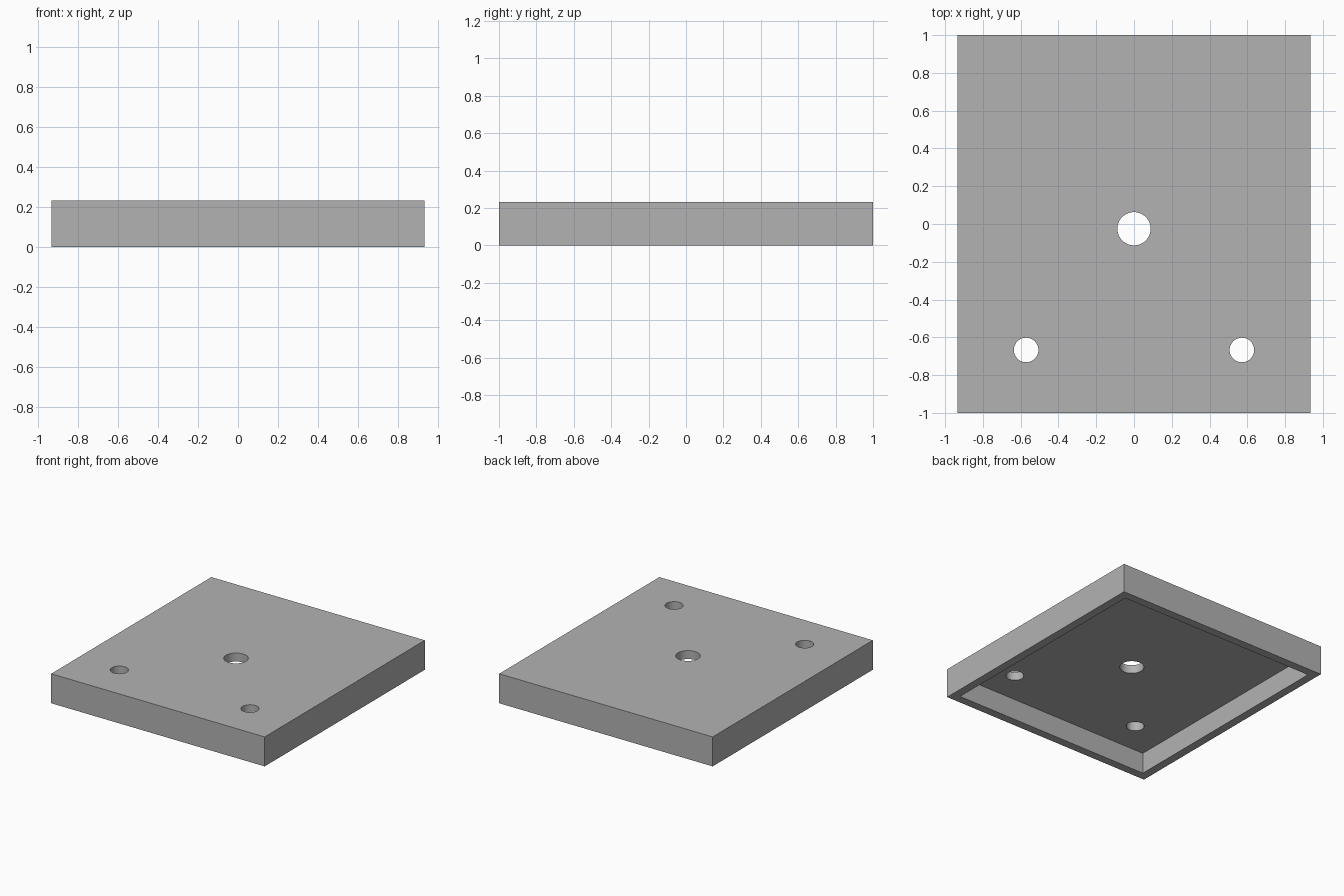
import bpy
import math

default_cube = bpy.data.objects.get("Cube")
if default_cube:
    bpy.data.objects.remove(default_cube, do_unlink=True)

WIDTH, LENGTH, HEIGHT, WALL = 1.867, 2.0, 0.233, 0.067


def box(name, size, center):
    bpy.ops.mesh.primitive_cube_add(size=1, location=center)
    obj = bpy.context.object
    obj.name = name
    obj.scale = size
    bpy.ops.object.transform_apply(location=True, rotation=False, scale=True)
    return obj


def cut(target, cutter):
    """Subtract the cutter from the target, then discard it."""
    cutter.hide_render = True
    mod = target.modifiers.new("cut", "BOOLEAN")
    mod.operation = "DIFFERENCE"
    mod.solver = "EXACT"
    mod.object = cutter
    bpy.ops.object.select_all(action="DESELECT")
    bpy.context.view_layer.objects.active = target
    target.select_set(True)
    bpy.ops.object.modifier_apply(modifier=mod.name)
    bpy.data.objects.remove(cutter, do_unlink=True)


def drill(target, x, y, radius):
    bpy.ops.mesh.primitive_cylinder_add(
        vertices=64, radius=radius, depth=1, location=(x, y, HEIGHT / 2))
    cut(target, bpy.context.object)


# Solid cover block
cover = box("cover_plate", (WIDTH, LENGTH, HEIGHT), (0, 0, HEIGHT / 2))

# Hollow underside, leaving a rim and a top plate of equal thickness
depth = HEIGHT - WALL
cut(cover, box("hollow_cutter",
               (WIDTH - 2 * WALL, LENGTH - 2 * WALL, 2 * depth), (0, 0, 0)))

# Central hole and two mirrored front holes
drill(cover, 0, -0.025, 0.088)
for side in (-1, 1):
    drill(cover, side * 0.571, -0.667, 0.065)

# Plain grey finish
grey = bpy.data.materials.new("plain_grey")
grey.use_nodes = True
color = (0.45, 0.45, 0.45, 1)
grey.diffuse_color = color
grey.node_tree.nodes["Principled BSDF"].inputs["Base Color"].default_value = color
cover.data.materials.clear()
cover.data.materials.append(grey)

# Smooth hole walls, crisp edges
bpy.ops.object.select_all(action="DESELECT")
cover.select_set(True)
bpy.context.view_layer.objects.active = cover
bpy.ops.object.shade_smooth_by_angle(angle=math.radians(30))
